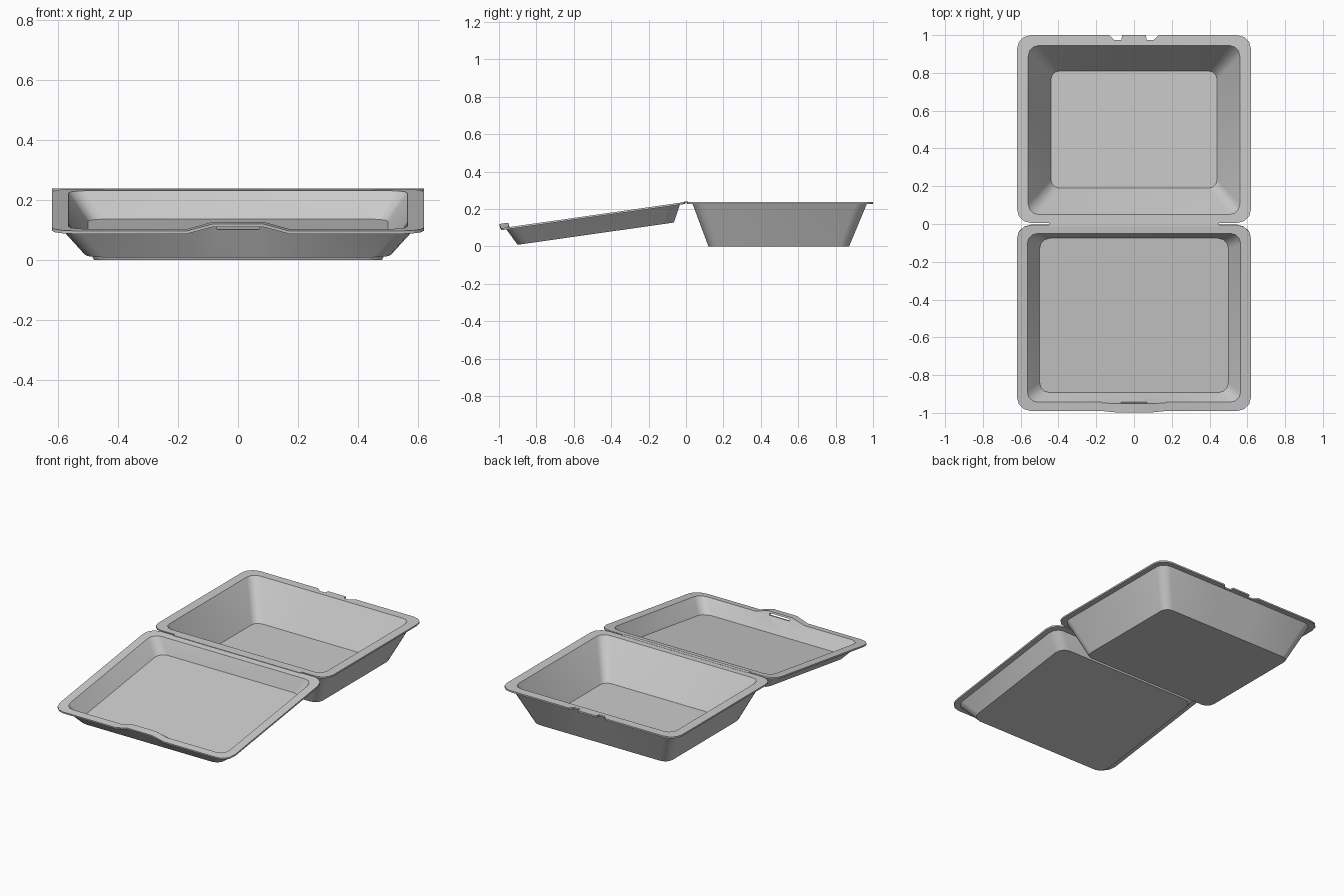
import bpy, bmesh, math
from mathutils import Matrix, Vector

if "Cube" in bpy.data.objects:
    bpy.data.objects.remove(bpy.data.objects["Cube"])


def ring(hx, y0, y1, r, z, edge):
    """Rounded rectangle; edge = (x, dy, dz) points added along the latch side."""
    pts = []
    for cx, cy, a0 in ((hx - r, y1 - r, 0), (-hx + r, y1 - r, 90),
                       (-hx + r, y0 + r, 180), (hx - r, y0 + r, 270)):
        for i in range(4):
            a = math.radians(a0 + 30 * i)
            pts.append(Vector((cx + r * math.cos(a), cy + r * math.sin(a), z)))
        if a0 == 0:
            pts += [Vector((x, y1 + dy, z + dz)) for x, dy, dz in edge]
    return pts


def mirrored(half):
    """Half latch outline (outside to middle) completed to the -x side."""
    return half + [(-x, dy, dz) for x, dy, dz in reversed(half)]


def tray(name, rings, matrix):
    """Loft rings from inner floor over the rim to the outer bottom."""
    bm = bmesh.new()
    loops = [[bm.verts.new(matrix @ p) for p in pts] for pts in rings]
    n = len(loops[0])
    for a, b in zip(loops, loops[1:]):
        for i in range(n):
            j = (i + 1) % n
            bm.faces.new((a[i], a[j], b[j], b[i]))
    bm.faces.new(loops[0])
    bm.faces.new(list(reversed(loops[-1])))
    bmesh.ops.recalc_face_normals(bm, faces=bm.faces)
    return finish(name, bm)


def box(name, size, loc, matrix=Matrix()):
    bm = bmesh.new()
    bmesh.ops.create_cube(bm, size=1, matrix=matrix @ Matrix.Translation(loc)
                          @ Matrix.Diagonal((*size, 1)))
    bmesh.ops.recalc_face_normals(bm, faces=bm.faces)
    return finish(name, bm)


def finish(name, bm):
    me = bpy.data.meshes.new(name)
    bm.to_mesh(me)
    bm.free()
    ob = bpy.data.objects.new(name, me)
    bpy.context.collection.objects.link(ob)
    return ob


def smooth(ob):
    bpy.ops.object.select_all(action='DESELECT')
    ob.select_set(True)
    bpy.context.view_layer.objects.active = ob
    bpy.ops.object.shade_smooth_by_angle(angle=math.radians(35))


# Base tray, with a latch tab between two notches in its back rim
notch = mirrored([(.13, 0, 0), (.105, -.025, 0), (.067, -.025, 0), (.063, 0, 0)])
plain = [(x, 0, 0) for x, _, _ in notch]
base = tray("base_tray", [
    ring(.44, .19, .81, .045, .012, plain),
    ring(.56, .05, .945, .055, .238, plain),
    ring(.62, .005, 1.0, .075, .238, notch),
    ring(.62, .005, 1.0, .075, .228, notch),
    ring(.585, .035, .967, .06, .228, plain),
    ring(.48, .12, .872, .05, 0, plain),
], Matrix())
smooth(base)

# Lid, folded open and sloping down towards the front
t = math.radians(8.1)
c, s = math.cos(t), math.sin(t)
lid_frame = Matrix(((1, 0, 0, 0), (0, -c, -s, 0), (0, -s, c, .238), (0, 0, 0, 1)))
lip = mirrored([(.17, 0, 0), (.085, .005, .024)])
raised = mirrored([(.17, 0, 0), (.085, 0, .024)])
flat = mirrored([(.17, 0, 0), (.085, 0, 0)])
lid = tray("lid", [
    ring(.50, .089, .915, .055, -.09, flat),
    ring(.565, .05, .953, .055, 0, flat),
    ring(.566, .049, .957, .055, 0, raised),
    ring(.62, .005, 1.0, .075, 0, lip),
    ring(.62, .005, 1.0, .075, -.01, lip),
    ring(.585, .035, .972, .06, -.01, raised),
    ring(.51, .08, .923, .06, -.1, flat),
], lid_frame)

# Slot under the raised lip
cutter = box("slot_cutter", (.14, .14, .013), (0, .96, .0065), lid_frame)
cutter.hide_render = True
cut = lid.modifiers.new("slot", 'BOOLEAN')
cut.operation = 'DIFFERENCE'
cut.solver = 'EXACT'
cut.object = cutter
bpy.context.view_layer.objects.active = lid
bpy.ops.object.modifier_apply(modifier="slot")
bpy.data.objects.remove(cutter)
smooth(lid)

# Thin folding strip between the two rims
box("hinge_strip", (.9, .024, .006), (0, 0, .236))
